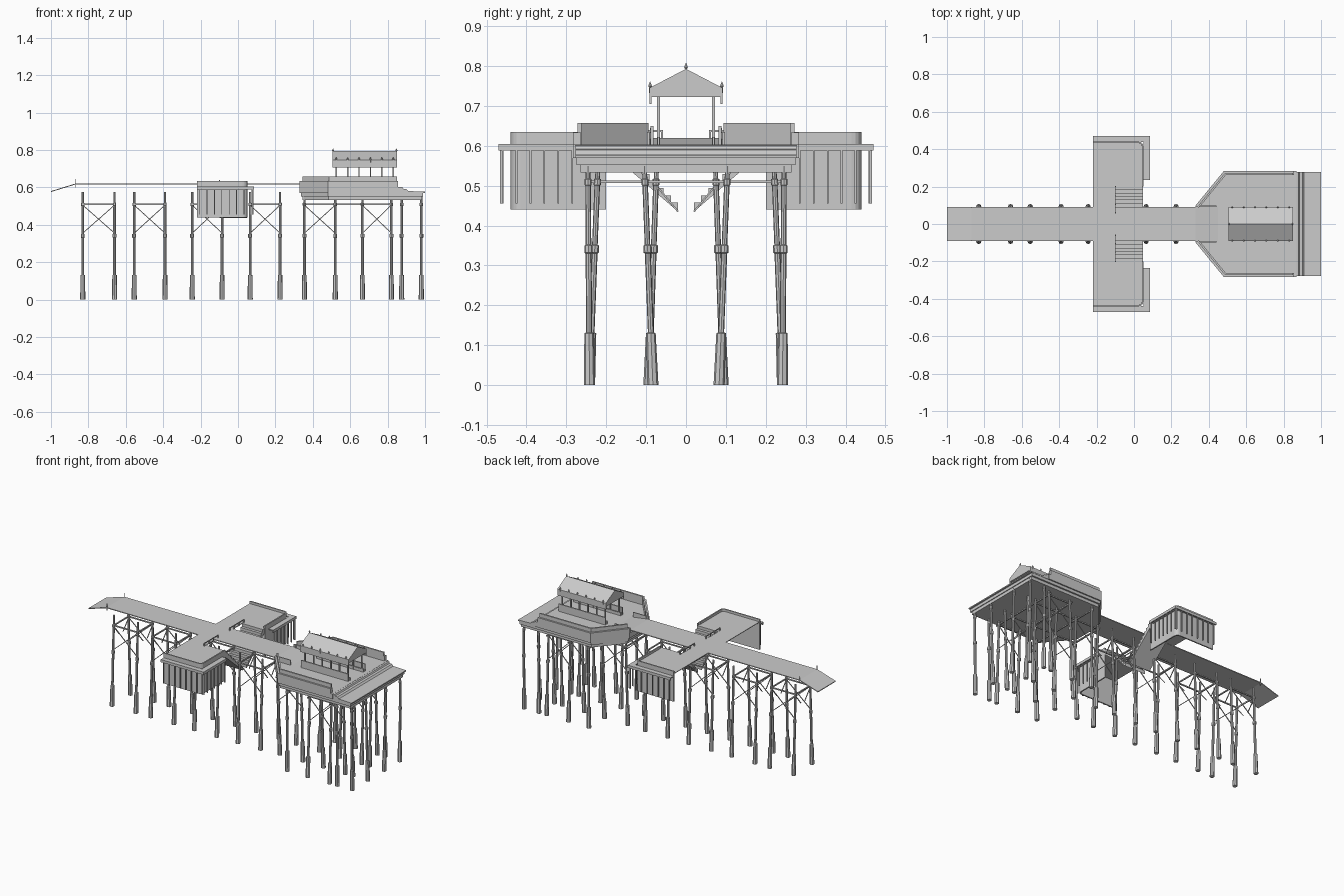
import bpy, bmesh, math
from mathutils import Vector

if "Cube" in bpy.data.objects:
    bpy.data.objects.remove(bpy.data.objects["Cube"])

def finish(bm, name):
    bmesh.ops.recalc_face_normals(bm, faces=bm.faces)
    me = bpy.data.meshes.new(name)
    bm.to_mesh(me)
    bm.free()
    ob = bpy.data.objects.new(name, me)
    bpy.context.collection.objects.link(ob)
    return ob

def prism(bm, pts, offset):
    """Extrude a planar outline of 3D points by an offset vector."""
    off = Vector(offset)
    a = [bm.verts.new(p) for p in pts]
    b = [bm.verts.new(Vector(p) + off) for p in pts]
    n = len(pts)
    bm.faces.new(a)
    bm.faces.new(b[::-1])
    for i in range(n):
        bm.faces.new((a[i], b[i], b[(i + 1) % n], a[(i + 1) % n]))

def box(bm, x0, x1, y0, y1, z0, z1):
    prism(bm, [(x0, y0, z0), (x1, y0, z0), (x1, y1, z0), (x0, y1, z0)], (0, 0, z1 - z0))

def slab(bm, xy, z0, z1):
    prism(bm, [(x, y, z0) for x, y in xy], (0, 0, z1 - z0))

def both(pts):
    """Mirror a half outline (y > 0) into a closed outline."""
    return pts + [(x, -y) for x, y in reversed(pts)]

def lathe(bm, prof, pos, sides=8):
    """Rings of (z, radius) about a moving centre pos(z)."""
    rings = []
    for z, r in prof:
        c = Vector(pos(z))
        rings.append([bm.verts.new(c + Vector((r * math.cos(2 * math.pi * i / sides),
                      r * math.sin(2 * math.pi * i / sides), 0))) for i in range(sides)])
    for a, b in zip(rings, rings[1:]):
        for i in range(sides):
            j = (i + 1) % sides
            bm.faces.new((a[i], a[j], b[j], b[i]))
    bm.faces.new(rings[0][::-1])
    bm.faces.new(rings[-1])

def rod(bm, p, q, r=0.003, sides=4):
    p, q = Vector(p), Vector(q)
    d = q - p
    rot = d.to_track_quat('Z', 'Y')
    ends = [[bm.verts.new(c + rot @ Vector((r * math.cos(2 * math.pi * (i + .5) / sides),
             r * math.sin(2 * math.pi * (i + .5) / sides), 0))) for i in range(sides)] for c in (p, q)]
    for i in range(sides):
        j = (i + 1) % sides
        bm.faces.new((ends[0][i], ends[0][j], ends[1][j], ends[1][i]))
    bm.faces.new(ends[0][::-1])
    bm.faces.new(ends[1])

def wall(bm, path, thick, z0, z1):
    """Upright wall following an xy path, thickened toward the path's right side."""
    p = [Vector(v) for v in path]
    inner = []
    for i, v in enumerate(p):
        d0 = (p[i] - p[i - 1]).normalized() if i else (p[1] - p[0]).normalized()
        d1 = (p[i + 1] - p[i]).normalized() if i < len(p) - 1 else d0
        n = Vector((d0.y + d1.y, -d0.x - d1.x)).normalized()
        k = thick / max(0.3, n.dot(Vector((d0.y, -d0.x))))
        inner.append(v + n * k)
    for i in range(len(p) - 1):
        slab(bm, [p[i], p[i + 1], inner[i + 1], inner[i]], z0, z1)

DECK = 0.62
# ---- piles: thick footing, slim shaft, collars
PILE = [(0, .014), (.13, .012), (.132, .0075), (.33, .0075), (.332, .0105), (.35, .0105),
        (.352, .007), (.5, .007), (.502, .009), (.516, .009), (.518, .006)]
def pile(bm, x, y0, y1, top):
    lathe(bm, PILE + [(top, .006)], lambda z: (x, y0 + (y1 - y0) * z / .57, z))

def cross(bm, xa, xb, ya, yb):
    """Horizontal tie and X brace between two piles."""
    rod(bm, (xa, yb, .51), (xb, yb, .51), .005)
    for a, b in ((xa, xb), (xb, xa)):
        rod(bm, (a, yb, .505), (b, ya, .355))

walk_pairs = [(-.83, -.66), (-.555, -.39), (-.245, -.085), (.065, .225)]
piles, braces = bmesh.new(), bmesh.new()
for xa, xb in walk_pairs:
    for s in (-1, 1):
        for x in (xa, xb):
            pile(piles, x, s * .093, s * .073, .575)
        cross(braces, xa, xb, s * .08, s * .075)
    for x in (xa, xb):
        rod(braces, (x, -.085, .51), (x, .085, .51), .005)
        for s in (-1, 1):
            rod(braces, (x, s * .078, .505), (x, s * .02, .435))
finish(piles, "walkway_piles")

piles = bmesh.new()
for s in (-1, 1):
    for x in (.355, .52, .665, .82, .875, .98):
        pile(piles, x, s * .083, s * .105, .55)
        if x > .4:
            top = .22 if x in (.665, .82) else .246
            pile(piles, x, s * .242, s * top, .55)
    for xa, xb in ((.355, .52), (.665, .82)):
        cross(braces, xa, xb, s * .095, s * .103)
    cross(braces, .665, .82, s * .23, s * .222)
    rod(braces, (.52, s * .103, .51), (.665, s * .103, .51), .005)
for x in (.355, .52, .665, .82):
    w = .12 if x < .4 else .245
    rod(braces, (x, -w, .51), (x, w, .51), .005)
finish(piles, "platform_piles")
finish(braces, "pile_bracing")

# ---- walkway sheet with sloped shore ramp and a gentle drop to the platform
bm = bmesh.new()
line = [(-1, .58), (-.87, DECK), (.33, DECK), (.45, .603)]
prism(bm, [(x, -.09, z) for x, z in line] + [(x, -.09, z - .005) for x, z in reversed(line)], (0, .18, 0))
finish(bm, "walkway_deck")
bm = bmesh.new()
for s in (-1, 1):
    box(bm, .33, .44, s * .095 - .003, s * .095 + .003, .575, .635)
    rod(bm, (-.87, s * .088, .6), (-.87, s * .088, .645), .0025)
finish(bm, "walkway_end_panels")

# ---- side wings, mirrored in y
deck, walls, ledge, slats, steps, rails = [bmesh.new() for _ in range(6)]
def arc(cx, cy, r):
    return [(cx + r * math.cos(t * math.pi / 8), cy + r * math.sin(t * math.pi / 8)) for t in range(5)]
for s in (-1, 1):
    m = lambda pts: [(x, s * y) for x, y in pts]
    corner = arc(.025, .415, .025)
    slab(deck, m([(-.22, .085), (-.1, .085), (-.1, .2), (.05, .2)] + corner + [(-.22, .44)]), DECK - .004, DECK)
    # outer shell wall with rounded corner
    path = m([(.05, .2)] + corner + [(-.22, .44)])
    wall(walls, path, .008 * -s, .44, .635)
    # ledge hanging outside the wall
    slab(ledge, m([(-.22, .438), (.052, .438), (.052, .235), (.085, .235), (.085, .47), (-.22, .47)]), .6, .605)
    box(ledge, -.22, .085, s * .467 - .003, s * .467 + .003, .588, .605)
    box(ledge, .079, .085, min(s * .235, s * .47), max(s * .235, s * .47), .588, .605)
    for i in range(8):
        x = -.205 + i * .0395
        box(slats, x - .002, x + .002, s * .463 - .004, s * .463 + .004, .455, .6)
    for i in range(7):
        y = s * (.25 + i * .035)
        box(slats, .076, .084, y - .002, y + .002, .455, .6)
    # stairs descending under the walkway
    n = 10
    prof = []
    for i in range(n):
        y, z = .2 - i * .018, DECK - i * .018
        prof += [(y, z), (y - .018, z)]
    prof += [(.02, .435), (.2, DECK - .03)]
    prism(steps, [(-.098, s * y, z) for y, z in prof], (.146, 0, 0))
    # rail beside the stairs
    rod(rails, (-.1, s * .06, .637), (-.1, s * .2, .637), .003)
    for y in (.06, .105, .15, .2):
        rod(rails, (-.1, s * y, .615), (-.1, s * y, .64), .004)
finish(deck, "wing_decks")
finish(walls, "wing_walls")
finish(ledge, "wing_ledges")
finish(slats, "wing_slats")
finish(steps, "wing_stairs")
finish(rails, "stair_rails")

# ---- platform slabs
bm = bmesh.new()
slab(bm, both([(.345, .1), (.485, .265), (.985, .265)]), .533, .552)
slab(bm, both([(.338, .1), (.482, .275), (.99, .275)]), .552, .57)
slab(bm, both([(.33, .1), (.48, .283), (.87, .283)]), .57, .603)
finish(bm, "platform_base")
bm = bmesh.new()
prof = [(.865, .603), (.88, .6), (.885, .592), (.9, .59), (.91, .58), (1, .577), (1, .57), (.865, .57)]
prism(bm, [(x, -.277, z) for x, z in prof], (0, .554, 0))
finish(bm, "platform_seaward_edge")

# ---- two-tier parapet
bm = bmesh.new()
for s in (-1, 1):
    path = [(.33, s * .1), (.48, s * .283), (.855, s * .283)]
    wall(bm, path, .02 * s, .6, .633)
    path = [(.345, s * .1), (.486, s * .272), (.85, s * .272)]
    wall(bm, path, .01 * s, .6, .657)
finish(bm, "platform_parapet")

# ---- pavilion: posts, gabled roof, finials
bm = bmesh.new()
xs = [.525 + i * .061 for i in range(6)]
for s in (-1, 1):
    for x in xs:
        box(bm, x - .0035, x + .0035, s * .069 - .004, s * .069 + .004, .6, .725)
    box(bm, .51, .845, s * .085 - .004, s * .085 + .004, .6, .65)
    box(bm, .51, .845, s * .069 - .003, s * .069 + .003, .6, .622)
finish(bm, "pavilion_posts")
bm = bmesh.new()
gable = [(-.092, .705), (-.092, .745), (0, .793), (.092, .745), (.092, .705), (.086, .705), (.086, .722), (-.086, .722), (-.086, .705)]
prism(bm, [(.505, y, z) for y, z in gable], (.345, 0, 0))
finish(bm, "pavilion_roof")
bm = bmesh.new()
def finial(x, y, z):
    lathe(bm, [(z - .01, .003), (z + .003, .003), (z + .007, .0055), (z + .018, .0005)], lambda h: (x, y, h), 6)
for x in xs:
    for s in (-1, 1):
        finial(x, s * .09, .743)
for x in (.508, .847):
    finial(x, 0, .79)
finish(bm, "roof_finials")
